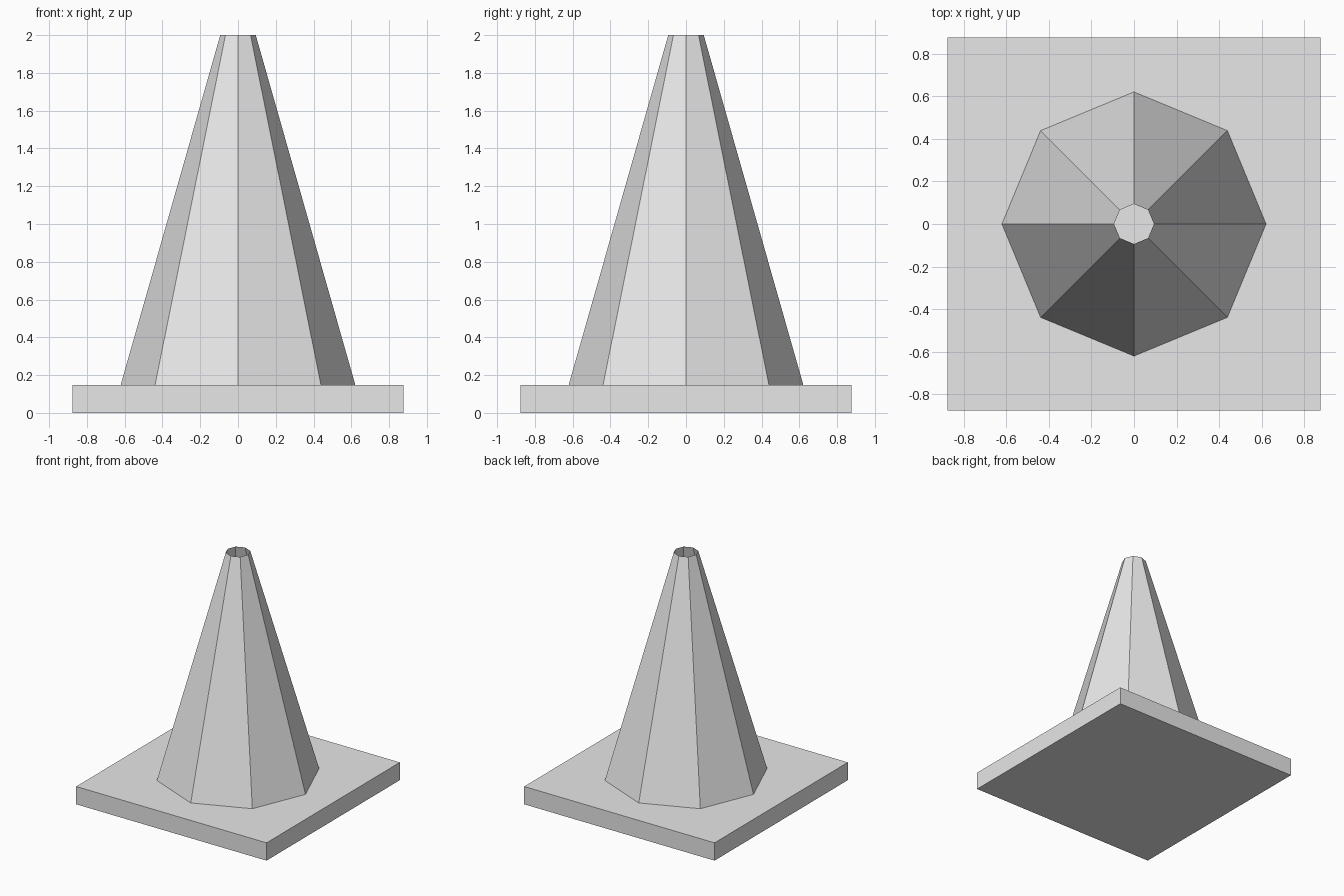
import bpy, bmesh, math

if "Cube" in bpy.data.objects:
    bpy.data.objects.remove(bpy.data.objects["Cube"])

grey = bpy.data.materials.new("light grey")
grey.diffuse_color = (0.8, 0.8, 0.8, 1)
grey.use_nodes = True
grey.node_tree.nodes["Principled BSDF"].inputs["Base Color"].default_value = grey.diffuse_color


def make_object(name, bm):
    mesh = bpy.data.meshes.new(name)
    bm.to_mesh(mesh)
    bm.free()
    mesh.materials.append(grey)
    obj = bpy.data.objects.new(name, mesh)
    bpy.context.collection.objects.link(obj)
    return obj


# Square base plate
SIDE, THICK = 1.752, 0.148
bm = bmesh.new()
bmesh.ops.create_cube(bm, size=1)
for v in bm.verts:
    v.co = (v.co.x * SIDE, v.co.y * SIDE, (v.co.z + 0.5) * THICK)
make_object("base_plate", bm)

# Eight-sided tapered shell, open at the top
SIDES = 8
bm = bmesh.new()
rings = []
for radius, z in ((0.621, THICK), (0.094, 2.0)):
    rings.append([bm.verts.new((radius * math.cos(math.tau * i / SIDES),
                                radius * math.sin(math.tau * i / SIDES), z))
                  for i in range(SIDES)])
low, high = rings
for i in range(SIDES):
    j = (i + 1) % SIDES
    bm.faces.new((low[i], low[j], high[j], high[i]))
make_object("cone_body", bm)
